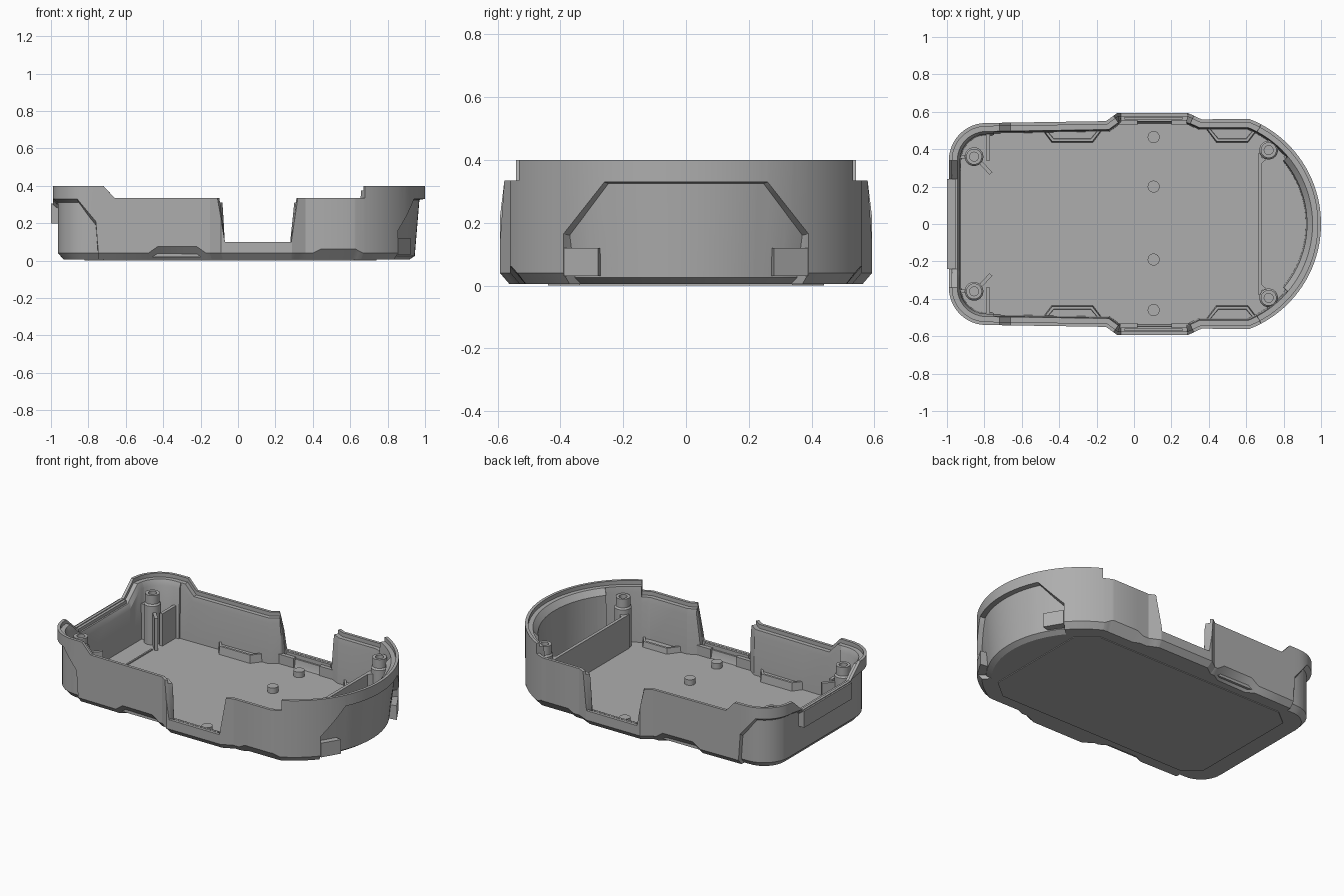
import bpy, bmesh, math
from mathutils import Vector

if "Cube" in bpy.data.objects:
    bpy.data.objects.remove(bpy.data.objects["Cube"])

grey = bpy.data.materials.new("plain grey")
grey.use_nodes = True
COLOUR = (0.42, 0.42, 0.42, 1)
grey.diffuse_color = COLOUR
grey.node_tree.nodes["Principled BSDF"].inputs["Base Color"].default_value = COLOUR


def loft(name, rings, smooth=25):
    """Skin a stack of equal point loops and cap both ends."""
    bm = bmesh.new()
    loops = [[bm.verts.new(p) for p in ring] for ring in rings]
    for a, b in zip(loops, loops[1:]):
        for i in range(len(a)):
            j = (i + 1) % len(a)
            bm.faces.new((a[i], a[j], b[j], b[i]))
    bm.faces.new(loops[0][::-1])
    bm.faces.new(loops[-1])
    bmesh.ops.recalc_face_normals(bm, faces=bm.faces)
    mesh = bpy.data.meshes.new(name)
    bm.to_mesh(mesh)
    bm.free()
    mesh.materials.append(grey)
    ob = bpy.data.objects.new(name, mesh)
    bpy.context.collection.objects.link(ob)
    bpy.ops.object.select_all(action="DESELECT")
    ob.select_set(True)
    bpy.context.view_layer.objects.active = ob
    bpy.ops.object.shade_smooth_by_angle(angle=math.radians(smooth))
    return ob


def prism(name, pts, z0, z1):
    return loft(name, [[(x, y, z) for x, y in pts] for z in (z0, z1)])


def block(name, x0, x1, y0, y1, z0, z1):
    return prism(name, [(x0, y0), (x1, y0), (x1, y1), (x0, y1)], z0, z1)


def plate(name, a, b, z0, z1, width=0.02):
    a, b = Vector(a), Vector(b)
    d = (b - a).normalized() * width / 2
    n = Vector((-d.y, d.x))
    return prism(name, [a + n, a - n, b - n, b + n], z0, z1)


def lathe(name, x, y, profile, n=24):
    turn = [2 * math.pi * i / n for i in range(n)]
    return loft(name, [[(x + r * math.cos(t), y + r * math.sin(t), z) for t in turn]
                       for r, z in profile])


def interp(v, table):
    for (a, p), (b, q) in zip(table, table[1:]):
        if v <= b:
            return p + (q - p) * max(0, (v - a) / (b - a))
    return table[-1][1]


# Half outline: round end, side with bulge, rounded corner
half = []
R, CX = 0.603, 0.397
end = math.atan2(0.56, 0.62 - CX)
for i in range(25):
    a = end * i / 24
    half.append((CX + R * math.cos(a), R * math.sin(a)))
half += [(0.36, 0.56), (0.29, 0.593), (-0.09, 0.593), (-0.15, 0.55)]
for i in range(13):
    a = math.pi / 2 * (1 + i / 12)
    half.append((-0.79 + 0.2 * math.cos(a), 0.34 + 0.2 * math.sin(a)))
half.append((-0.99, 0))

# Profile tables: rim height along the side, end dip, pockets, recess tops
RIM = [(-0.72, 0.4), (-0.66, 0.335), (-0.11, 0.335), (-0.07, 0.1), (0.285, 0.1),
       (0.32, 0.335), (0.679, 0.335), (0.68, 0.4)]
DIP = [(0.24, 0.31), (0.34, 0.4)]
POCKET = [(-0.48, 0), (-0.43, 1), (-0.22, 1), (-0.17, 0),
          (0.4, 0), (0.44, 0.6), (0.63, 0.6), (0.67, 0)]
PANEL = [(0.26, 0.325), (0.39, 0.16)]
CORNER = [(-0.86, 0.31), (-0.76, 0.19), (-0.75, 0.05)]
x_breaks = [v for t in (RIM, POCKET, CORNER) for v, _ in t] + [-0.749]
y_breaks = [0.24, 0.26, 0.34, 0.39, 0.391]

dense = [Vector(half[0])]
for p, q in zip(half, half[1:]):
    p, q = Vector(p), Vector(q)
    ts = {1.0}
    for axis, breaks in ((0, x_breaks), (1, y_breaks)):
        span = q[axis] - p[axis]
        if abs(span) > 1e-6:
            ts |= {(b - p[axis]) / span for b in breaks}
    for t in sorted(t for t in ts if 0 < t <= 1):
        point = p.lerp(q, t)
        if (point - dense[-1]).length > 1e-4:
            dense.append(point)
outline = dense + [Vector((p.x, -p.y)) for p in dense[-2:0:-1]]


def wall_section(p):
    """Pairs of (inset, height) from the underside, over the rim, to the floor."""
    x, y = p.x, abs(p.y)
    h = interp(y, DIP) if x < -0.9 else interp(x, RIM)
    pocket = interp(x, POCKET)
    chamfer_z, chamfer = 0.04 + 0.035 * pocket, 0.03 + 0.03 * pocket
    recess, top, lean, edge, thick = 0, 0.16, 0, 0.005, 0.05
    if x > 0.8 and y < 0.3905:
        recess, top, lean, thick, chamfer_z = 0.03, interp(y, PANEL), 0.025, 0.075, 0.025
    elif x < -0.7495:
        recess, top, edge, thick = 0.028, interp(x, CORNER), 0.02, 0.06
    top = min(top, h - 0.03)
    low = recess + lean
    return [(low + chamfer, 0.005), (low, chamfer_z), (recess, max(top, chamfer_z + 0.001)),
            (0, max(top, chamfer_z + 0.001) + edge), (0, h), (0.018, h), (0.018, h - 0.025),
            (0.045, h - 0.025), (thick, max(h - 0.06, 0.035)), (thick + 0.006, 0.025)]


columns = []
for i, p in enumerate(outline):
    d1 = (p - outline[i - 1]).normalized()
    d2 = (outline[(i + 1) % len(outline)] - p).normalized()
    n1, n2 = Vector((-d1.y, d1.x)), Vector((-d2.y, d2.x))
    inward = (n1 + n2) / (1 + n1.dot(n2))
    columns.append([(*(p + inward * s), z) for s, z in wall_section(p)])
loft("tray_shell", list(zip(*columns)))

# Thin raised panel under the floor
prism("underside_panel", [(-0.82, -0.36), (-0.72, -0.44), (0.62, -0.44), (0.74, -0.34),
                          (0.74, 0.34), (0.62, 0.44), (-0.72, 0.44), (-0.82, 0.36)], 0, 0.008)

# Screw posts and the ribs beside them
POST = [(0.05, 0.02), (0.05, 0.27), (0.042, 0.28), (0.042, 0.335),
        (0.024, 0.335), (0.024, 0.27)]
for s, side in ((1, "left"), (-1, "right")):
    lathe("round_end_post_" + side, 0.72, 0.395 * s, POST)
    lathe("square_end_post_" + side, -0.855, 0.36 * s, POST)
    plate("post_rib_" + side, (-0.83, 0.34 * s), (-0.765, 0.27 * s), 0.02, 0.23)
    plate("post_side_rib_" + side, (-0.78, 0.34 * s), (-0.78, 0.49 * s), 0.02, 0.23)
    plate("post_link_" + side, (-0.9, 0.36 * s), (-0.94, 0.36 * s), 0.02, 0.25)
    plate("partition_link_" + side, (0.675, 0.33 * s), (0.72, 0.37 * s), 0.02, 0.24)
    plate("post_wall_link_" + side, (0.72, 0.43 * s), (0.72, 0.48 * s), 0.02, 0.25)

    # Humps over the outside pockets, sunk in the middle
    for where, x0, x1, h in (("rear", -0.5, -0.16, 0.075), ("front", 0.38, 0.67, 0.06)):
        def rim(e, z):
            return [(x0 + e, 0.515 * s, z), (x1 - e, 0.515 * s, z),
                    (x1 - 0.06 - e / 2, (0.435 + e) * s, z),
                    (x0 + 0.06 + e / 2, (0.435 + e) * s, z)]
        loft(where + "_pocket_hump_" + side, [rim(0, 0.02), rim(0.006, h), rim(0.02, h),
                                              rim(0.022, h - 0.012)])

    # Clip ribs inside the low side opening
    for x0, x1 in ((-0.1, 0.02), (0.2, 0.3)):
        block("opening_rib_" + side, x0, x1, 0.53 * s, 0.555 * s, 0.02, 0.085)
    block("opening_ridge_" + side, -0.05, 0.26, 0.558 * s, 0.572 * s, 0.06, 0.1)

    # Small feet in the lower corners of the round end panel
    prism("panel_foot_" + side, [(0.86, 0.27 * s), (0.922, 0.28 * s), (0.857, 0.388 * s),
                                 (0.8, 0.36 * s)], 0.03, 0.12)

# Floor pegs
for y in (0.465, 0.2, -0.19, -0.46):
    lathe("floor_peg", 0.105, y, [(0.032, 0.02), (0.032, 0.06)])

# Partition, floor ridge and end latch
block("partition", 0.665, 0.685, -0.38, 0.38, 0.02, 0.24)
block("floor_ridge", -0.795, -0.785, -0.26, 0.26, 0.02, 0.033)
block("end_latch", -1, -0.955, -0.24, 0.24, 0.2, 0.305)
